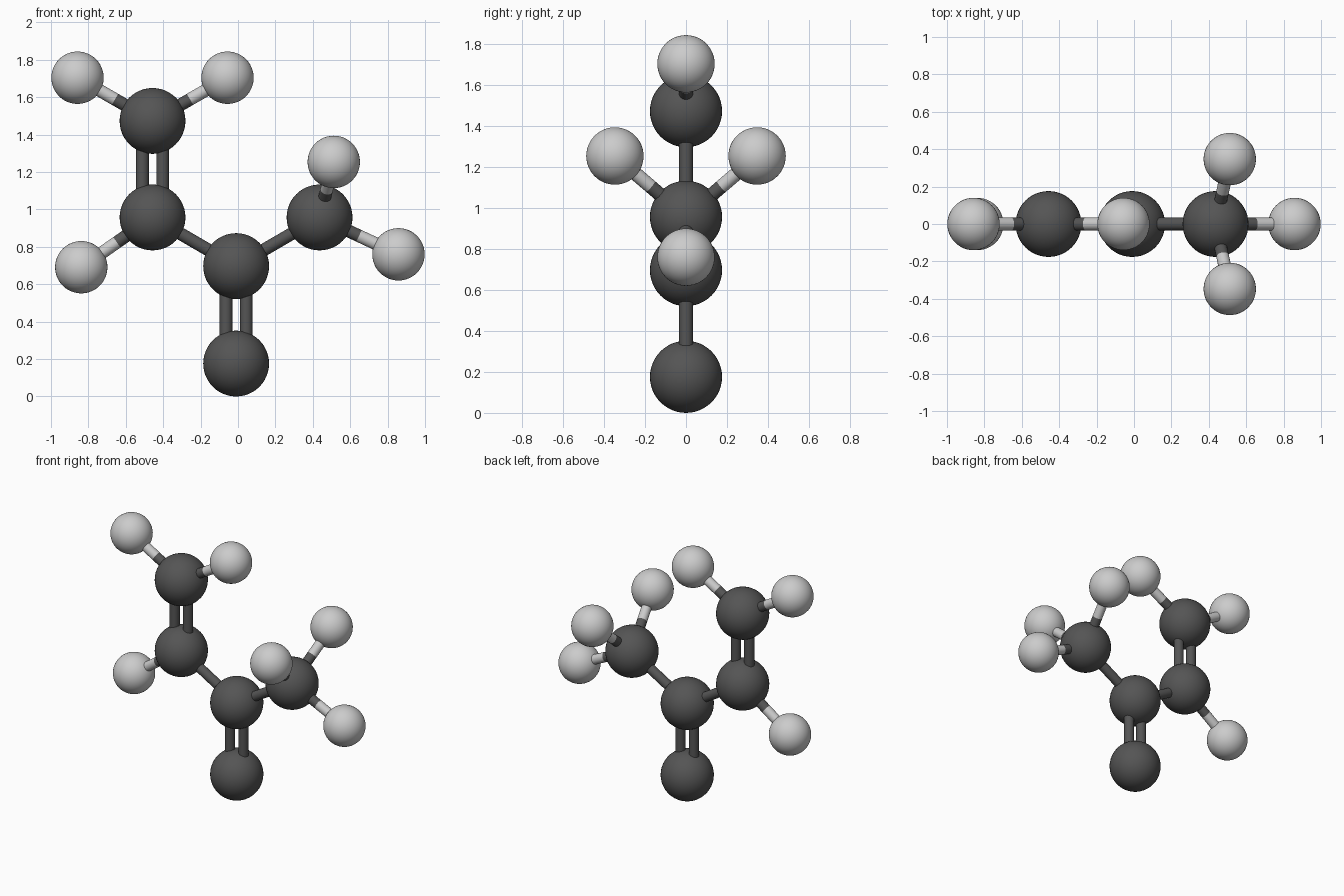
import bpy
from mathutils import Vector

if "Cube" in bpy.data.objects:
    bpy.data.objects.remove(bpy.data.objects["Cube"])

BOND_R, GAP = 0.034, 0.054


def material(name, v):
    m = bpy.data.materials.new(name)
    m.diffuse_color = (v, v, v, 1)
    m.use_nodes = True
    m.node_tree.nodes["Principled BSDF"].inputs["Base Color"].default_value = m.diffuse_color
    return m


DARK, LIGHT = material("dark_grey", 0.09), material("light_grey", 0.55)


def finish(name, mat):
    ob = bpy.context.object
    ob.name = name
    ob.data.materials.append(mat)
    bpy.ops.object.shade_smooth_by_angle()


def is_light(name):
    return name.startswith("small")


def rod(name, a, b, mat):
    d = b - a
    bpy.ops.mesh.primitive_cylinder_add(vertices=32, radius=BOND_R, depth=d.length, location=(a + b) / 2)
    bpy.context.object.rotation_euler = d.to_track_quat('Z', 'Y').to_euler()
    finish(name, mat)


# Ball centres
balls = {
    "large_ball_base": (-0.01, 0, 0.176),
    "large_ball_hub": (-0.01, 0, 0.697),
    "large_ball_left": (-0.457, 0, 0.957),
    "large_ball_top": (-0.457, 0, 1.473),
    "large_ball_right": (0.436, 0, 0.957),
    "small_ball_top_left": (-0.858, 0, 1.704),
    "small_ball_top_right": (-0.056, 0, 1.704),
    "small_ball_left": (-0.838, 0, 0.691),
    "small_ball_right": (0.858, 0, 0.76),
    "small_ball_front": (0.512, -0.347, 1.254),
    "small_ball_back": (0.512, 0.347, 1.254),
}
for name, p in balls.items():
    small = is_light(name)
    bpy.ops.mesh.primitive_uv_sphere_add(segments=48, ring_count=24, radius=0.14 if small else 0.176, location=p)
    finish(name, LIGHT if small else DARK)

# Rods: (start, end, count)
bonds = [
    ("large_ball_base", "large_ball_hub", 2),
    ("large_ball_left", "large_ball_top", 2),
    ("large_ball_hub", "large_ball_left", 1),
    ("large_ball_hub", "large_ball_right", 1),
    ("large_ball_top", "small_ball_top_left", 1),
    ("large_ball_top", "small_ball_top_right", 1),
    ("large_ball_left", "small_ball_left", 1),
    ("large_ball_right", "small_ball_right", 1),
    ("large_ball_right", "small_ball_front", 1),
    ("large_ball_right", "small_ball_back", 1),
]
for s, e, count in bonds:
    a, b = Vector(balls[s]), Vector(balls[e])
    mid = (a + b) / 2
    for off in ((-GAP, GAP) if count == 2 else (0,)):
        o = Vector((off, 0, 0))
        # each half takes the colour of its ball
        if is_light(e):
            rod("rod_inner_half", a + o, mid + o, DARK)
            rod("rod_outer_half", mid + o, b + o, LIGHT)
        else:
            rod("rod", a + o, b + o, DARK)
